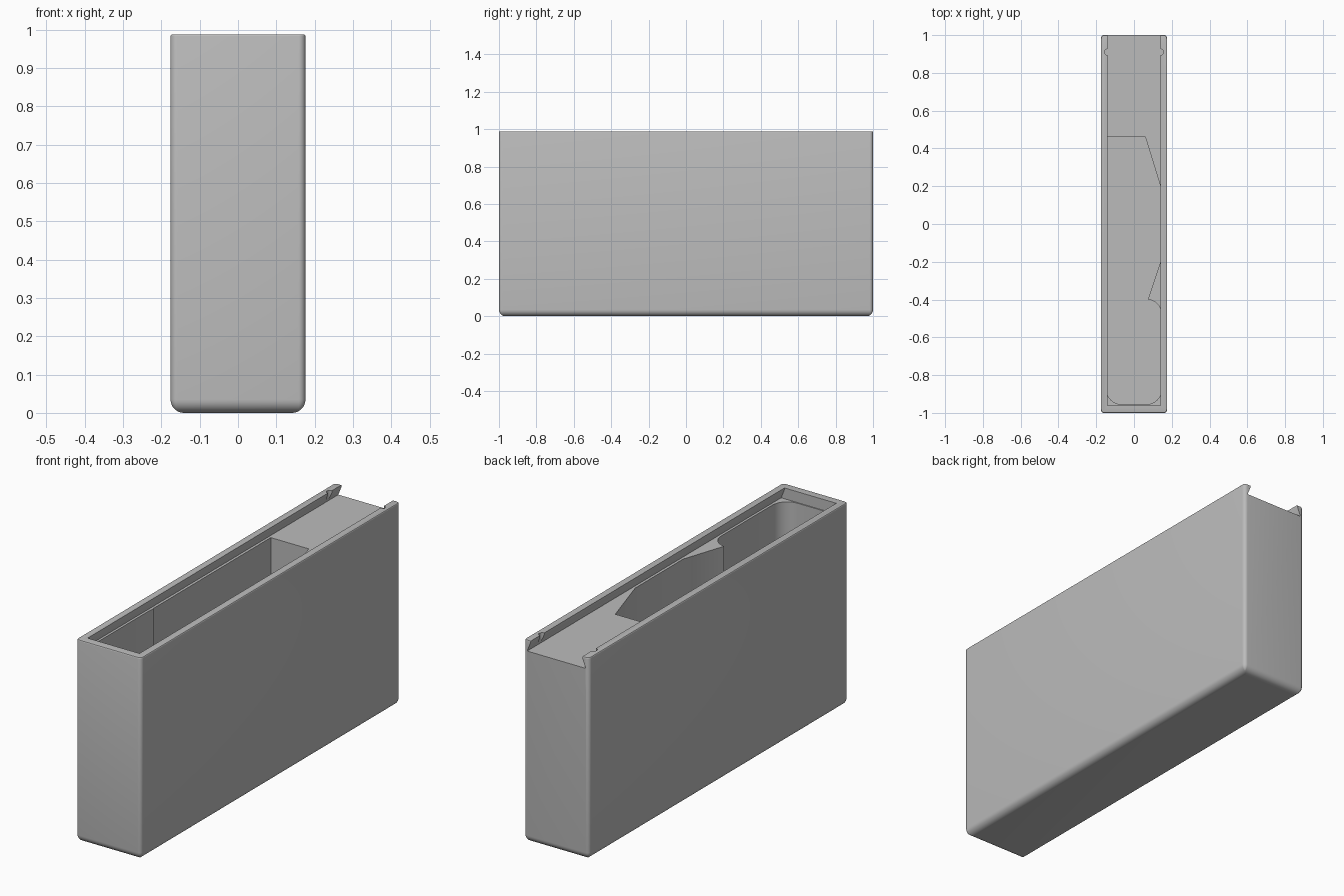
import bpy, bmesh, math

cube = bpy.data.objects.get("Cube")
if cube:
    bpy.data.objects.remove(cube, do_unlink=True)

HALF_X, HALF_Y, HEIGHT = 0.176, 1.0, 0.988
GROOVE_Z, LIP, WALL = 0.935, 0.14, 0.04


def rounded_rect(hx, hy, r, cy=0.0, steps=8):
    """Counter-clockwise outline of a rectangle with round corners."""
    pts = []
    for i, (sx, sy) in enumerate([(1, 1), (-1, 1), (-1, -1), (1, -1)]):
        for k in range(steps + 1):
            a = math.pi / 2 * (i + k / steps)
            pts.append((sx * (hx - r) + r * math.cos(a),
                        cy + sy * (hy - r) + r * math.sin(a)))
    return pts


def loft(name, rings):
    """Solid skinned through matching rings of 3D points, capped at both ends."""
    bm = bmesh.new()
    loops = [[bm.verts.new(p) for p in ring] for ring in rings]
    for a, b in zip(loops, loops[1:]):
        for i in range(len(a)):
            j = (i + 1) % len(a)
            bm.faces.new((a[i], a[j], b[j], b[i]))
    bm.faces.new(loops[0][::-1])
    bm.faces.new(loops[-1])
    bmesh.ops.recalc_face_normals(bm, faces=bm.faces)
    mesh = bpy.data.meshes.new(name)
    bm.to_mesh(mesh)
    bm.free()
    obj = bpy.data.objects.new(name, mesh)
    bpy.context.collection.objects.link(obj)
    return obj


def prism(name, outline, z0, z1):
    return loft(name, [[(x, y, z) for x, y in outline] for z in (z0, z1)])


# Outer block: rounded bottom, softly eased corners and top rim
def block_ring(inset, z):
    r = max(0.018 - inset, 0.003)
    return [(x, y, z) for x, y in rounded_rect(HALF_X - inset, HALF_Y - inset, r)]


R, EASE = 0.035, 0.005
layers = []
for k in range(9):
    a = math.pi / 2 * k / 8
    layers.append((R * (1 - math.sin(a)), R * (1 - math.cos(a))))
for k in range(4):
    a = math.pi / 2 * k / 3
    layers.append((EASE * (1 - math.cos(a)), HEIGHT - EASE + EASE * math.sin(a)))
box = loft("box_body", [block_ring(*layer) for layer in layers])

# Dovetail groove for a sliding lid, open at the back
half = [(0.158, GROOVE_Z), (LIP, 0.98), (LIP, 1.1)]
profile = half + [(-x, z) for x, z in reversed(half)]
cutters = [loft("lid_groove_cutter",
                [[(x, y, z) for x, z in profile] for y in (-0.96, 1.1)])]

# Front pocket with round corners
cutters.append(prism("front_pocket_cutter",
                     rounded_rect(0.146, 0.278, 0.08, cy=-0.677),
                     WALL, GROOVE_Z + 0.01))

# Rear pocket with slanted sides
rear = [(-0.145, -0.45), (0.057, -0.45), (0.145, -0.185),
        (0.145, 0.185), (0.06, 0.46), (-0.145, 0.46)]
cutters.append(prism("rear_pocket_cutter", rear, WALL + 0.001, GROOVE_Z + 0.012))

# Small round latch notches in both lips
for side in (-1, 1):
    notch = [(side * LIP + 0.016 * math.cos(math.tau * k / 20),
              0.91 + 0.016 * math.sin(math.tau * k / 20)) for k in range(20)]
    cutters.append(prism("latch_notch_cutter", notch, GROOVE_Z + 0.002, 1.1))

for cutter in cutters:
    cutter.hide_render = True
    mod = box.modifiers.new(cutter.name, 'BOOLEAN')
    mod.operation = 'DIFFERENCE'
    mod.solver = 'EXACT'
    mod.object = cutter

# Bake the cuts and drop the cutters
bpy.context.view_layer.update()
graph = bpy.context.evaluated_depsgraph_get()
result = bpy.data.meshes.new_from_object(box.evaluated_get(graph))
box.modifiers.clear()
box.data = result
for cutter in cutters:
    bpy.data.objects.remove(cutter, do_unlink=True)

# Single grey colour
grey = bpy.data.materials.new("plain_grey")
grey.use_nodes = True
colour = (0.5, 0.5, 0.5, 1.0)
grey.diffuse_color = colour
grey.node_tree.nodes["Principled BSDF"].inputs["Base Color"].default_value = colour
box.data.materials.clear()
box.data.materials.append(grey)

bpy.ops.object.select_all(action='DESELECT')
box.select_set(True)
bpy.context.view_layer.objects.active = box
bpy.ops.object.shade_smooth_by_angle(angle=math.radians(30))
